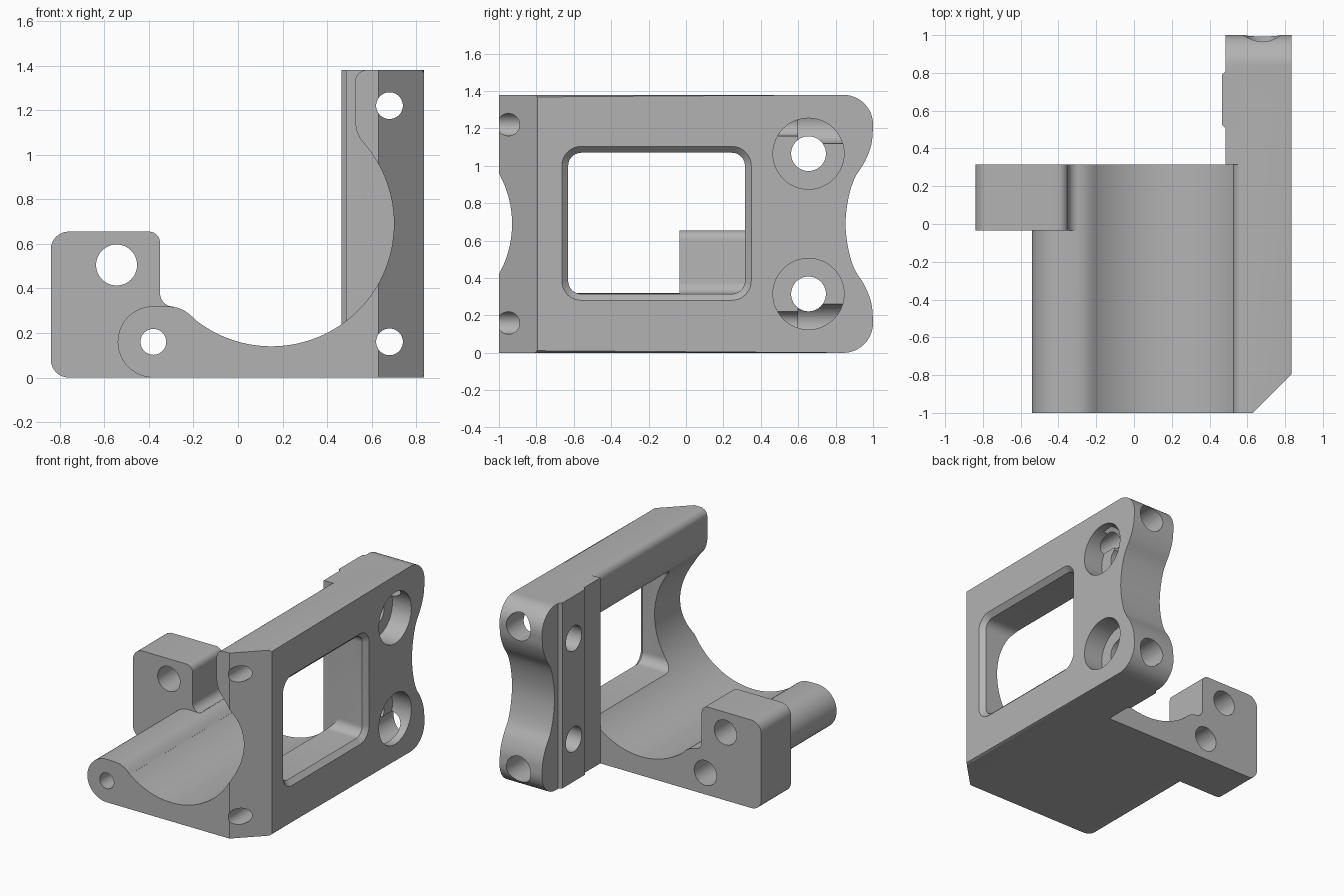
import bpy, bmesh, math
from mathutils import Vector

if "Cube" in bpy.data.objects:
    bpy.data.objects.remove(bpy.data.objects["Cube"])

grey = bpy.data.materials.new("grey")
grey.diffuse_color = (0.45, 0.45, 0.45, 1)
grey.use_nodes = True
grey.node_tree.nodes["Principled BSDF"].inputs["Base Color"].default_value = grey.diffuse_color


def arc(cx, cy, r, a0, a1, n=16):
    return [(cx + r * math.cos(math.radians(a0 + (a1 - a0) * i / n)),
             cy + r * math.sin(math.radians(a0 + (a1 - a0) * i / n))) for i in range(n + 1)]


def circle(cx, cy, r, n=48):
    return arc(cx, cy, r, 0, 360, n)[:-1]


def round_rect(x0, x1, y0, y1, r):
    return (arc(x1 - r, y1 - r, r, 0, 90, 10) + arc(x0 + r, y1 - r, r, 90, 180, 10)
            + arc(x0 + r, y0 + r, r, 180, 270, 10) + arc(x1 - r, y0 + r, r, 270, 360, 10))


def prism(name, pts, axis, a, b, end=None, bevel=0):
    """Extrude a closed 2D outline along an axis; end = outline at b if different."""
    def place(p, d):
        return {'x': (d, p[0], p[1]), 'y': (p[0], d, p[1]), 'z': (p[0], p[1], d)}[axis]
    bm = bmesh.new()
    lo = [bm.verts.new(place(p, a)) for p in pts]
    hi = [bm.verts.new(place(p, b)) for p in (end or pts)]
    bm.faces.new(lo)
    top = bm.faces.new(hi)
    n = len(pts)
    for i in range(n):
        j = (i + 1) % n
        bm.faces.new((lo[i], lo[j], hi[j], hi[i]))
    if bevel:
        bmesh.ops.bevel(bm, geom=list(top.edges), offset=bevel, segments=1, affect='EDGES')
    bmesh.ops.recalc_face_normals(bm, faces=bm.faces)
    me = bpy.data.meshes.new(name)
    bm.to_mesh(me)
    bm.free()
    me.materials.append(grey)
    ob = bpy.data.objects.new(name, me)
    bpy.context.collection.objects.link(ob)
    return ob


def combine(target, tool, op):
    m = target.modifiers.new("bool", 'BOOLEAN')
    m.operation, m.solver, m.object = op, 'EXACT', tool
    bpy.context.view_layer.objects.active = target
    bpy.ops.object.modifier_apply(modifier=m.name)
    bpy.data.objects.remove(tool)


def add(target, *args, **kw):
    combine(target, prism(*args, **kw), 'UNION')


def cut(target, *args, **kw):
    combine(target, prism(*args, **kw), 'DIFFERENCE')


H, MID = 1.38, 0.69

# Upright wall: rounded rear corners with a wavy notch between them
def smooth(ctrl, steps=5):
    c = [Vector(p) for p in ctrl]
    c = [2 * c[0] - c[1]] + c + [2 * c[-1] - c[-2]]
    out = []
    for i in range(1, len(c) - 2):
        p0, p1, p2, p3 = c[i - 1:i + 3]
        for k in range(steps):
            t = k / steps
            out.append(tuple(0.5 * (2 * p1 + (p2 - p0) * t + (2 * p0 - 5 * p1 + 4 * p2 - p3) * t * t
                                    + (3 * p1 - p0 - 3 * p2 + p3) * t ** 3)))
    return out + [tuple(c[-2])]

half = [(1.0, 0.18), (0.99, 0.27), (0.955, 0.36), (0.90, 0.45), (0.867, 0.56)]
wave = half + [(0.853, MID)] + [(y, H - z) for y, z in reversed(half)]
outline = ([(-1, 0)] + arc(0.84, 0.16, 0.16, 270, 360, 12) + smooth(wave)
           + arc(0.84, H - 0.16, 0.16, 0, 90, 12) + [(-1, H)])
bracket = prism("bracket", outline, 'x', 0.485, 0.835, bevel=0.013)

# Base with a rounded left end
base = ([(0.6, 0), (0.6, 0.258), (-0.19, 0.258)]
        + [(-0.215, 0.282), (-0.24, 0.3), (-0.27, 0.313), (-0.3, 0.318)]
        + arc(-0.38, 0.16, 0.16, 90, 270, 24))
add(bracket, "base", base, 'y', -1, 0.315)

# Side lug with a fillet down to the base
lug = (arc(-0.76, 0.08, 0.08, 270, 180, 8) + arc(-0.76, 0.575, 0.08, 180, 90, 8)
       + arc(-0.40, 0.605, 0.05, 90, 0, 8) + arc(-0.29, 0.378, 0.06, 180, 270, 8)
       + [(-0.29, 0.2), (-0.38, 0.0)])
add(bracket, "lug", lug, 'y', -0.035, 0.315)

# Raised pad on the inner face of the wall
add(bracket, "pad", [(0.465, 0.525), (0.465, 0.79), (0.485, 0.81), (0.55, 0.81), (0.55, 0.505), (0.485, 0.505)],
    'z', 0, H)

# Large bore opening to a pocket above
bore = (arc(0.15, MID, 0.55, 231.8, 400.2, 64)
        + [(0.548, 1.072), (0.532, 1.108), (0.525, 1.15), (0.525, 1.32)]
        + arc(0.58, 1.325, 0.055, 175, 90, 8) + [(0.58, 1.5), (-0.19, 1.5)])
cut(bracket, "bore", bore, 'y', -1.2, 0.315)

# Bevelled front corner
cut(bracket, "corner", [(0.53, -1.1), (0.935, -0.695), (1.0, -1.1)], 'z', -0.1, 1.5)

# Window with a chamfered outer rim
cut(bracket, "window", round_rect(-0.63, 0.315, 0.315, 1.07, 0.07), 'x', 0.4, 0.9)
cut(bracket, "window_rim", round_rect(-0.63, 0.315, 0.315, 1.07, 0.07), 'x', 0.801, 0.841,
    end=round_rect(-0.67, 0.355, 0.275, 1.11, 0.11))

# Wall holes: cross holes with counterbores, long holes widened at the rear
for zc, zl in ((1.065, 1.22), (0.315, 0.16)):
    cut(bracket, "cross_hole", circle(0.655, zc, 0.093), 'x', 0.4, 0.9)
    cut(bracket, "counterbore", circle(0.655, zc, 0.19), 'x', 0.68, 0.9)
    cut(bracket, "long_hole", circle(0.68, zl, 0.06), 'y', -1.1, 1.1)
    cut(bracket, "rear_bore", circle(0.68, zl, 0.1), 'y', 0.6, 1.1)

# Base and lug holes
cut(bracket, "base_hole", circle(-0.38, 0.16, 0.058), 'y', -1.1, 0.5)
cut(bracket, "base_bore", circle(-0.38, 0.16, 0.092), 'y', 0.0, 0.5)
cut(bracket, "lug_hole", circle(-0.545, 0.505, 0.092), 'y', -0.2, 0.5)

# Smooth curved faces, keep sharp edges
bpy.ops.object.select_all(action='DESELECT')
bracket.select_set(True)
bpy.context.view_layer.objects.active = bracket
bpy.ops.object.shade_smooth_by_angle(angle=math.radians(25))
